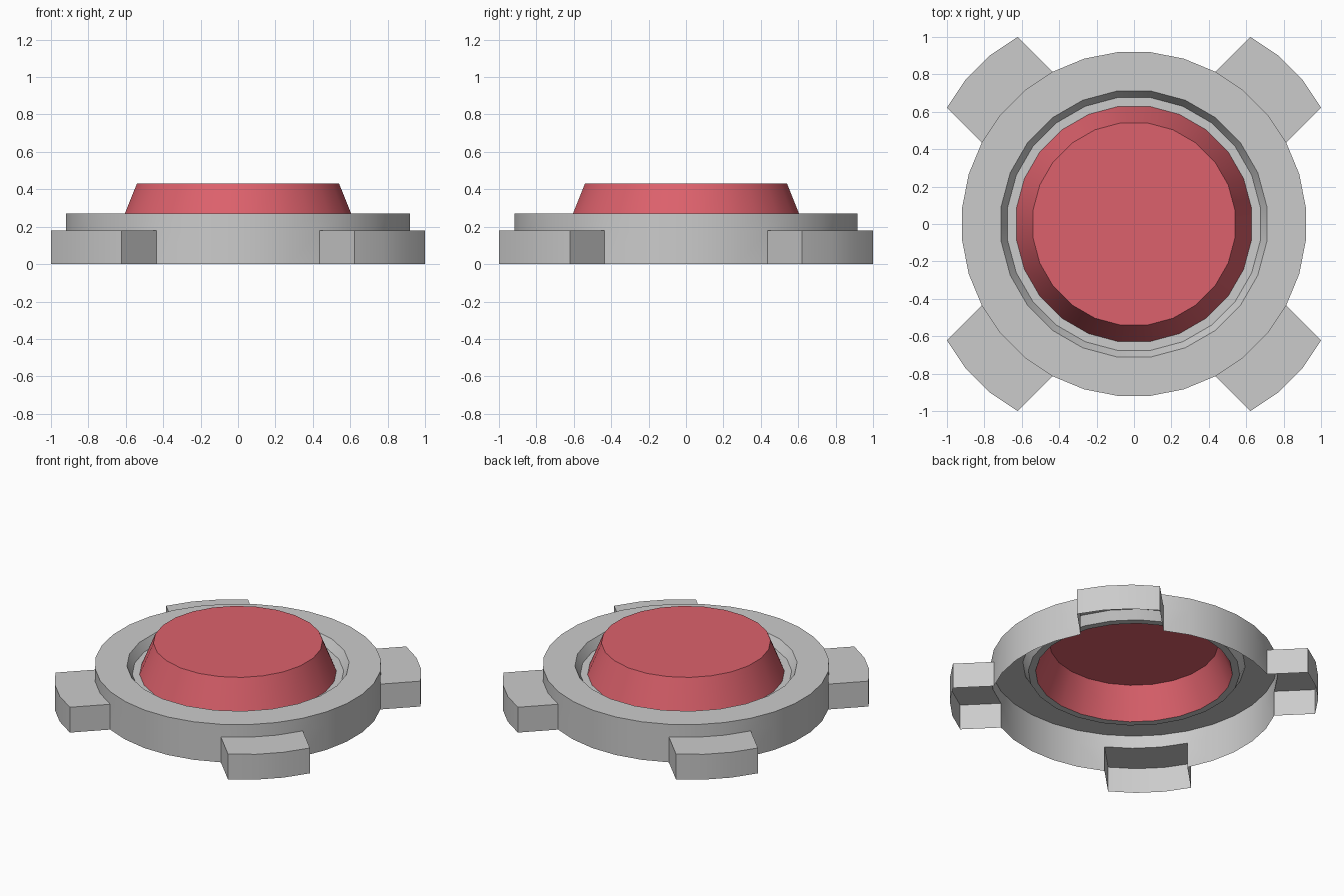
import bpy, bmesh, math
from mathutils import Vector

if "Cube" in bpy.data.objects:
    bpy.data.objects.remove(bpy.data.objects["Cube"])

N_OUT, N_IN = 32, 24          # sides of the outer rim and of the inner rings
R_OUT = 0.9225
Z_TAB, Z_RIM, Z_FLOOR, Z_TOP = 0.18, 0.27, 0.21, 0.43


def circle(bm, n, r, z):
    # polygon with flats facing the axes
    return [bm.verts.new((r * math.cos((i + .5) * math.tau / n),
                          r * math.sin((i + .5) * math.tau / n), z)) for i in range(n)]


def band(bm, low, high):
    n = len(low)
    for i in range(n):
        j = (i + 1) % n
        bm.faces.new((low[i], low[j], high[j], high[i]))


def finish(bm, name):
    bm.normal_update()
    me = bpy.data.meshes.new(name)
    bm.to_mesh(me)
    bm.free()
    ob = bpy.data.objects.new(name, me)
    bpy.context.collection.objects.link(ob)
    bpy.ops.object.select_all(action='DESELECT')
    ob.select_set(True)
    bpy.context.view_layer.objects.active = ob
    bpy.ops.object.shade_smooth_by_angle(angle=math.radians(30))
    return ob


# Housing: open-bottomed shell with four tabs pulled out of its lower wall
bm = bmesh.new()
low = circle(bm, N_OUT, R_OUT, 0)
mid = circle(bm, N_OUT, R_OUT, Z_TAB)
rim = circle(bm, N_OUT, R_OUT, Z_RIM)
band(bm, mid, rim)
reach = 1 - low[2].co.x
for i in range(N_OUT):
    if i % 8 not in (2, 3, 4):
        j = (i + 1) % N_OUT
        bm.faces.new((low[i], low[j], mid[j], mid[i]))

for q in range(4):
    ids = range(q * 8 + 2, q * 8 + 6)
    a = math.radians(45 + 90 * q)
    shift = Vector((math.cos(a), math.sin(a), 0)) * reach * math.sqrt(2)
    tl = [bm.verts.new(low[i].co + shift) for i in ids]
    tm = [bm.verts.new(mid[i].co + shift) for i in ids]
    for k in range(3):
        i = ids[k]
        bm.faces.new((tl[k], tl[k + 1], tm[k + 1], tm[k]))
        bm.faces.new((tm[k], tm[k + 1], mid[i + 1], mid[i]))
    i, j = ids[0], ids[3]
    bm.faces.new((low[i], tl[0], tm[0], mid[i]))
    bm.faces.new((tl[3], low[j], mid[j], tm[3]))

# Groove around the button
g_top = circle(bm, N_IN, 0.716, Z_RIM)
g_low = circle(bm, N_IN, 0.681, Z_FLOOR)
g_in = circle(bm, N_IN, 0.634, Z_FLOOR)
band(bm, g_top, g_low)
band(bm, g_low, g_in)

# Flat rim between outer wall and groove
edges = []
for loop in (rim, g_top):
    for i in range(len(loop)):
        pair = (loop[i], loop[(i + 1) % len(loop)])
        edges.append(bm.edges.get(pair) or bm.edges.new(pair))
res = bmesh.ops.triangle_fill(bm, use_beauty=True, edges=edges, normal=(0, 0, 1))
for f in res['geom']:
    if isinstance(f, bmesh.types.BMFace):
        f.normal_update()
        if f.normal.z < 0:
            f.normal_flip()
finish(bm, "housing")

# Button: tapered red cap, open underneath
bm = bmesh.new()
b_low = circle(bm, N_IN, 0.634, Z_FLOOR)
b_top = circle(bm, N_IN, 0.545, Z_TOP)
band(bm, b_low, b_top)
bm.faces.new(b_top)
button = finish(bm, "button")
red = bpy.data.materials.new("red")
red.diffuse_color = (0.72, 0.12, 0.15, 1)
red.use_nodes = True
red.node_tree.nodes["Principled BSDF"].inputs["Base Color"].default_value = red.diffuse_color
button.data.materials.append(red)
